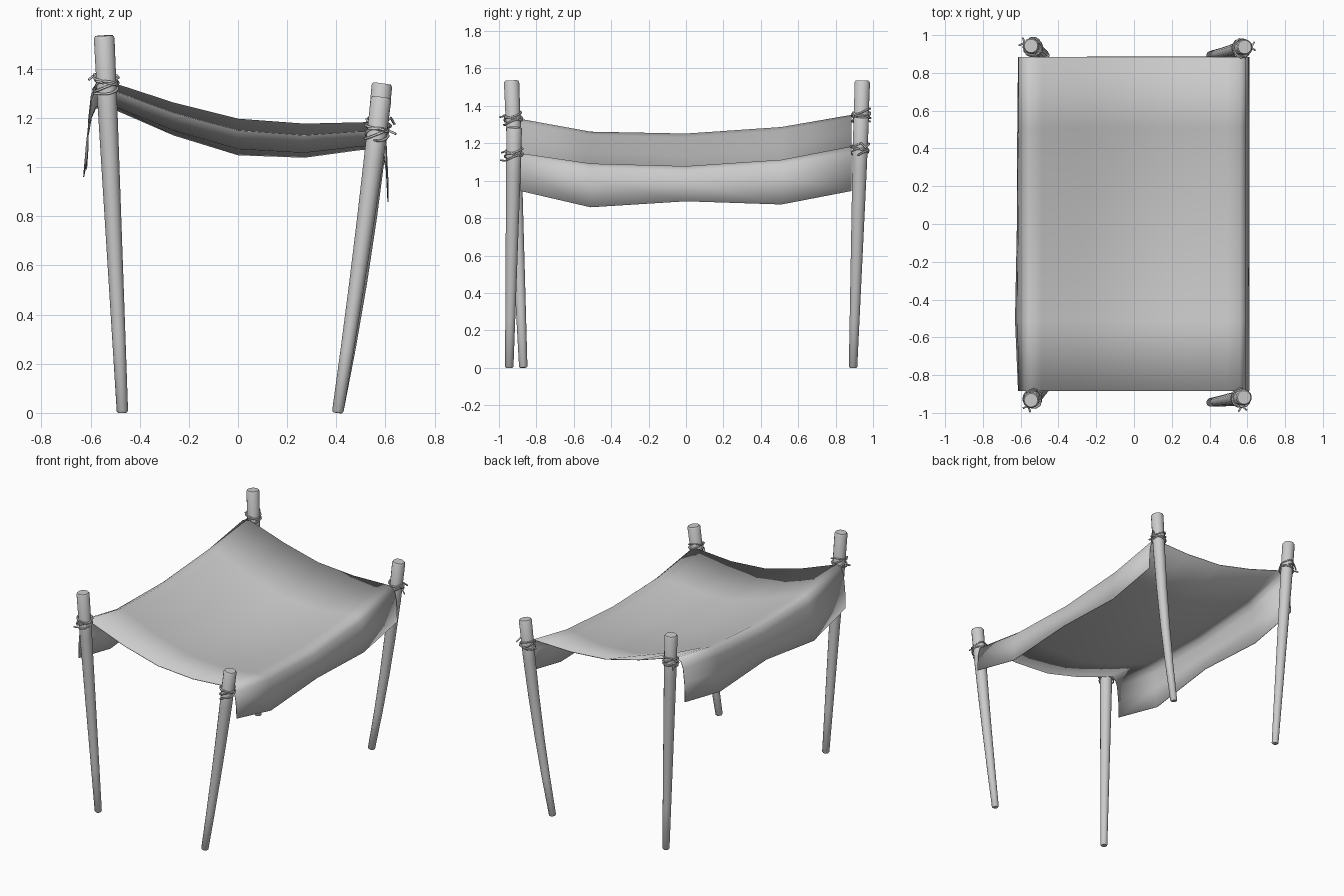
import bpy, bmesh, math
from mathutils import Vector

if "Cube" in bpy.data.objects:
    bpy.data.objects.remove(bpy.data.objects["Cube"])


def finish(name, bm, angle=45):
    bmesh.ops.recalc_face_normals(bm, faces=bm.faces)
    me = bpy.data.meshes.new(name)
    bm.to_mesh(me)
    bm.free()
    ob = bpy.data.objects.new(name, me)
    bpy.context.collection.objects.link(ob)
    bpy.ops.object.select_all(action='DESELECT')
    ob.select_set(True)
    bpy.context.view_layer.objects.active = ob
    bpy.ops.object.shade_smooth_by_angle(angle=math.radians(angle))
    return ob


def axis_point(bot, top, bow, t):
    p = Vector(bot).lerp(Vector(top), t)
    p.x += bow * 4 * t * (1 - t)
    return p


# Tapered pole lofted from rings, with softened ends
def pole(name, bot, top, bow, sides=14):
    bm = bmesh.new()
    stations = [(0, .75), (.005, 1), (.2, 1), (.4, 1), (.6, 1), (.8, 1), (.993, 1), (1, .85)]
    d = (Vector(top) - Vector(bot)).normalized()
    u = d.cross(Vector((0, 1, 0))).normalized()
    v = d.cross(u)
    rings = []
    for t, k in stations:
        r = (0.023 + 0.019 * min(1, t * 1.1)) * k
        c = axis_point(bot, top, bow, t)
        rings.append([bm.verts.new(c + r * (math.cos(a) * u + math.sin(a) * v))
                      for a in (math.tau * i / sides for i in range(sides))])
    for a, b in zip(rings, rings[1:]):
        for i in range(sides):
            j = (i + 1) % sides
            bm.faces.new((a[i], a[j], b[j], b[i]))
    bm.faces.new(rings[0])
    bm.faces.new(rings[-1])
    finish(name, bm)


# Rope lashing: uneven tilted turns with two loose ends
def rope(name, bot, top, bow, z, out):
    cu = bpy.data.curves.new(name, 'CURVE')
    cu.dimensions = '3D'
    cu.bevel_depth = 0.005
    cu.bevel_resolution = 1
    cu.use_fill_caps = True
    c = axis_point(bot, top, bow, (z - bot[2]) / (top[2] - bot[2]))
    start = math.atan2(out[1], out[0])
    pts = []
    turns, n = 4, 14
    for i in range(turns * n + 1):
        a = start + math.tau * i / n
        k = i / (turns * n)
        tilt = 0.014 * math.sin(a + 2.1 * k * math.pi)
        r = 0.046 + 0.005 * math.sin(2.3 * a * k)
        pts.append(c + Vector((r * math.cos(a), r * math.sin(a), (k - .5) * 0.05 + tilt)))
    o = Vector((out[0], out[1], 0)).normalized()
    side = Vector((-o.y, o.x, 0))
    pts.insert(0, c + o * 0.07 + side * -0.02 + Vector((0, 0, -0.035)))
    pts.append(c + o * 0.068 + side * 0.025 + Vector((0, 0, 0.005)))
    sp = cu.splines.new('POLY')
    sp.points.add(len(pts) - 1)
    for q, p in zip(sp.points, pts):
        q.co = (*p, 1)
    ob = bpy.data.objects.new(name, cu)
    bpy.context.collection.objects.link(ob)


# Four poles: foot, head, bow, lashing height, direction of loose ends
POLES = {
    "front_left": ((-.47, -.87, 0), (-.545, -.933, 1.535), 0, 1.335, (-.6, -1)),
    "back_left": ((-.47, .893, 0), (-.545, .943, 1.535), 0, 1.35, (-1, .5)),
    "front_right": ((.405, -.945, 0), (.583, -.918, 1.285), .006, 1.145, (.1, -1)),
    "back_right": ((.405, .893, 0), (.586, .937, 1.34), .018, 1.17, (1, .1)),
}
for key, (bot, top, bow, z, out) in POLES.items():
    pole(key + "_pole", bot, top, bow)
    rope(key + "_rope", bot, top, bow, z, out)

# Cloth: columns of (x, heights at each y), from left flap hem to right flap hem
YS = (-.885, -.51, 0, .51, .885)
COLS = [
    (-.612, (1.04, .96, 1.02, .99, 1.06)),
    (-.608, (1.17, 1.10, 1.12, 1.13, 1.19)),
    (-.597, (1.27, 1.205, 1.20, 1.235, 1.29)),
    (-.580, (1.315, 1.245, 1.238, 1.275, 1.335)),
    (-.545, (1.328, 1.26, 1.25, 1.285, 1.35)),
    (-.49, (1.305, 1.243, 1.23, 1.265, 1.335)),
    (-.26, (1.22, 1.15, 1.13, 1.17, 1.26)),
    (0, (1.15, 1.075, 1.05, 1.09, 1.195)),
    (.27, (1.13, 1.06, 1.04, 1.075, 1.175)),
    (.49, (1.145, 1.085, 1.07, 1.105, 1.18)),
    (.56, (1.145, 1.09, 1.076, 1.11, 1.182)),
    (.59, (1.12, 1.065, 1.05, 1.085, 1.155)),
    (.603, (1.06, 1.0, .99, 1.02, 1.09)),
    (.610, (.945, .858, .89, .873, .945)),
]
BULGE = (0, .016, .006, .004, 0)
bm = bmesh.new()
grid = []
for i, (x, zs) in enumerate(COLS):
    b = -1 if i == 0 else -.5 if i == 1 else 0
    grid.append([bm.verts.new((x + b * BULGE[j], y, z)) for j, (y, z) in enumerate(zip(YS, zs))])
for a, b in zip(grid, grid[1:]):
    for j in range(len(YS) - 1):
        bm.faces.new((a[j], b[j], b[j + 1], a[j + 1]))
cloth = finish("cloth_canopy", bm, 60)
solid = cloth.modifiers.new("thickness", 'SOLIDIFY')
solid.thickness = 0.004
solid.offset = 0
